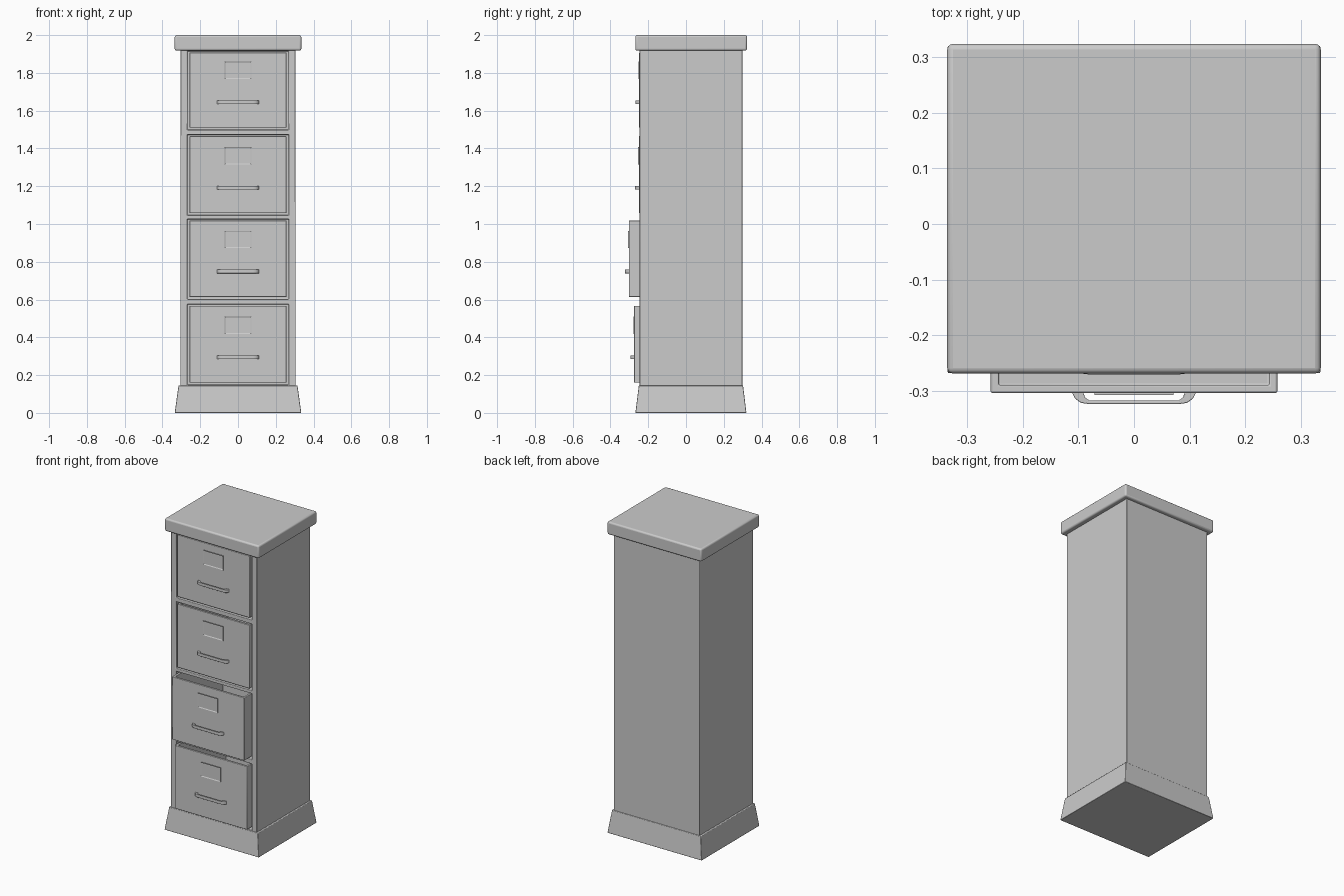
import bpy, bmesh, math
from mathutils import Vector

if "Cube" in bpy.data.objects:
    bpy.data.objects.remove(bpy.data.objects["Cube"])


def finish(name, bm, bevel=0.0, segments=2):
    bmesh.ops.recalc_face_normals(bm, faces=bm.faces)
    mesh = bpy.data.meshes.new(name)
    bm.to_mesh(mesh)
    bm.free()
    ob = bpy.data.objects.new(name, mesh)
    bpy.context.collection.objects.link(ob)
    if bevel:
        mod = ob.modifiers.new("edge_bevel", 'BEVEL')
        mod.width, mod.segments, mod.limit_method = bevel, segments, 'ANGLE'
    bpy.ops.object.select_all(action='DESELECT')
    ob.select_set(True)
    bpy.context.view_layer.objects.active = ob
    return ob


def add_box(bm, x, y, z):
    """Box from (min, max) pairs; returns its vertices."""
    verts = bmesh.ops.create_cube(bm, size=1)["verts"]
    for v in verts:
        v.co = Vector([(r[0] + r[1]) / 2 + c * (r[1] - r[0])
                       for c, r in zip(v.co, (x, y, z))])
    return verts


def smooth():
    bpy.ops.object.shade_smooth_by_angle(angle=math.radians(35))


# Panel bottom, panel top, front position of each drawer, top to bottom
DRAWERS = [(1.510, 1.908, -0.248), (1.057, 1.465, -0.250),
           (0.614, 1.018, -0.303), (0.160, 0.567, -0.275)]

# Cabinet body with four drawer openings
bm = bmesh.new()
for z0, z1, _ in DRAWERS:
    add_box(bm, (-0.268, 0.268), (-0.40, 0.275), (z0 - 0.012, z1 + 0.008))
cutter = finish("opening_cutter", bm)
cutter.hide_render = True

bm = bmesh.new()
add_box(bm, (-0.305, 0.305), (-0.245, 0.298), (0.10, 1.93))
body = finish("cabinet_body", bm)
cut = body.modifiers.new("openings", 'BOOLEAN')
cut.object, cut.operation, cut.solver = cutter, 'DIFFERENCE', 'EXACT'
bpy.ops.object.modifier_apply(modifier=cut.name)
bpy.data.objects.remove(cutter, do_unlink=True)
edge = body.modifiers.new("edge_bevel", 'BEVEL')
edge.width, edge.segments, edge.limit_method = 0.003, 2, 'ANGLE'
smooth()

# Top slab
bm = bmesh.new()
add_box(bm, (-0.335, 0.335), (-0.268, 0.323), (1.918, 2.0))
finish("top_slab", bm, 0.010, 3)
smooth()

# Flared plinth
bm = bmesh.new()
for v in add_box(bm, (-0.335, 0.335), (-0.268, 0.320), (0, 0.145)):
    if v.co.z > 0.1:
        v.co.x *= 0.315 / 0.335
        v.co.y += 0.018 if v.co.y < 0 else -0.018
finish("plinth", bm, 0.003)
smooth()

for i, (z0, z1, front) in enumerate(DRAWERS, 1):
    # Open-topped drawer box
    bm = bmesh.new()
    add_box(bm, (-0.257, 0.257), (front, front + 0.51), (z0, z1))
    top = max(bm.faces, key=lambda f: f.calc_center_median().z)
    bmesh.ops.inset_region(bm, faces=[top], thickness=0.02)
    new = bmesh.ops.extrude_face_region(bm, geom=[top])["geom"]
    bmesh.ops.translate(bm, vec=(0, 0, 0.02 - (z1 - z0)),
                        verts=[g for g in new if isinstance(g, bmesh.types.BMVert)])
    if top.is_valid:
        bmesh.ops.delete(bm, geom=[top], context='FACES_ONLY')
    finish(f"drawer_{i}", bm, 0.003)
    smooth()

    # Label holder frame
    bm = bmesh.new()
    add_box(bm, (-0.071, 0.071), (front - 0.004, front + 0.002), (z0 + 0.258, z0 + 0.350))
    face = min(bm.faces, key=lambda f: f.calc_center_median().y)
    bmesh.ops.inset_region(bm, faces=[face], thickness=0.007)
    bmesh.ops.translate(bm, vec=(0, 0.003, 0), verts=face.verts)
    finish(f"label_holder_{i}", bm)

    # Bowed pull handle, swept as a flat strip
    half = [(0.112, 0.002), (0.106, -0.010), (0.095, -0.018), (0.080, -0.020)]
    inner = [(0.070, -0.014), (0.080, -0.0135), (0.087, -0.009), (0.092, 0.002)]
    right = half[::-1] + inner[::-1]
    outer_line = [(-x, y) for x, y in half] + half[::-1]
    inner_line = inner[::-1] + [(-x, y) for x, y in inner]
    bm = bmesh.new()
    loop = [bm.verts.new((x, front + y, z0 + 0.125)) for x, y in outer_line + inner_line]
    face = bm.faces.new(loop)
    new = bmesh.ops.extrude_face_region(bm, geom=[face])["geom"]
    bmesh.ops.translate(bm, vec=(0, 0, 0.020),
                        verts=[g for g in new if isinstance(g, bmesh.types.BMVert)])
    finish(f"handle_{i}", bm, 0.0015)
    smooth()
